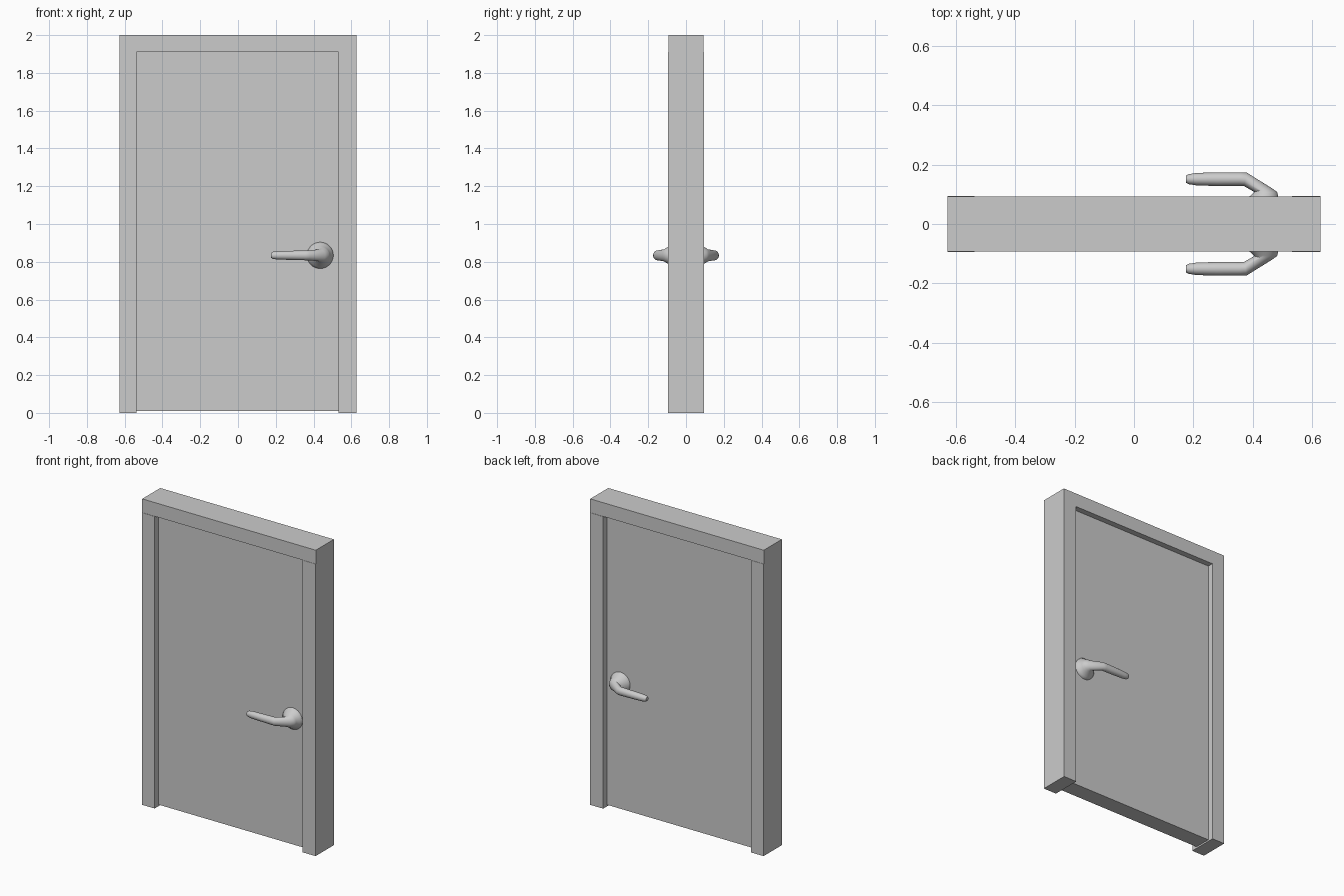
import bpy, bmesh, math

if "Cube" in bpy.data.objects:
    bpy.data.objects.remove(bpy.data.objects["Cube"])


def box(name, x0, x1, y0, y1, z0, z1):
    bpy.ops.mesh.primitive_cube_add(size=1, location=((x0 + x1) / 2, (y0 + y1) / 2, (z0 + z1) / 2))
    ob = bpy.context.object
    ob.name = name
    ob.scale = (x1 - x0, y1 - y0, z1 - z0)
    bpy.ops.object.transform_apply(location=False, rotation=False, scale=True)
    return ob


# Frame: two jambs and a header that is a hair shallower
box("left_jamb", -0.628, -0.537, -0.095, 0.095, 0, 1.91)
box("right_jamb", 0.533, 0.628, -0.095, 0.095, 0, 1.91)
box("header", -0.628, 0.628, -0.093, 0.093, 1.91, 2.0)

# Recessed door leaf
box("door_leaf", -0.537, 0.533, -0.055, 0.055, 0.01, 1.91)

# Handle sections: inner edge (x, y), outer edge (x, y), half height
SECTIONS = [
    (0.365, 0.050, 0.505, 0.050, 0.070),
    (0.365, 0.060, 0.505, 0.060, 0.070),
    (0.375, 0.071, 0.497, 0.071, 0.061),
    (0.388, 0.092, 0.486, 0.092, 0.047),
    (0.402, 0.104, 0.482, 0.108, 0.039),
    (0.405, 0.108, 0.462, 0.122, 0.032),
    (0.370, 0.128, 0.380, 0.173, 0.026),
    (0.355, 0.128, 0.358, 0.174, 0.026),
    (0.280, 0.128, 0.280, 0.174, 0.024),
    (0.210, 0.130, 0.210, 0.172, 0.022),
    (0.185, 0.134, 0.185, 0.168, 0.019),
    (0.175, 0.139, 0.175, 0.163, 0.013),
]


def handle(name, side, sides=32, zc=0.834):
    bm = bmesh.new()
    rings = []
    for ax, ay, bx, by, h in SECTIONS:
        ring = []
        for i in range(sides):
            a = 2 * math.pi * i / sides
            t = (1 + math.cos(a)) / 2
            ring.append(bm.verts.new((ax + (bx - ax) * t, side * (ay + (by - ay) * t), zc + h * math.sin(a))))
        rings.append(ring)
    for r, s in zip(rings, rings[1:]):
        for i in range(sides):
            j = (i + 1) % sides
            bm.faces.new((r[i], r[j], s[j], s[i]))
    bm.faces.new(rings[0])
    bm.faces.new(rings[-1])
    bmesh.ops.recalc_face_normals(bm, faces=bm.faces)
    me = bpy.data.meshes.new(name)
    bm.to_mesh(me)
    bm.free()
    ob = bpy.data.objects.new(name, me)
    bpy.context.collection.objects.link(ob)
    bpy.ops.object.select_all(action='DESELECT')
    ob.select_set(True)
    bpy.context.view_layer.objects.active = ob
    bpy.ops.object.shade_smooth_by_angle(angle=math.radians(45))


# Lever handles with round base, mirrored front and back
handle("front_handle", -1)
handle("back_handle", 1)
